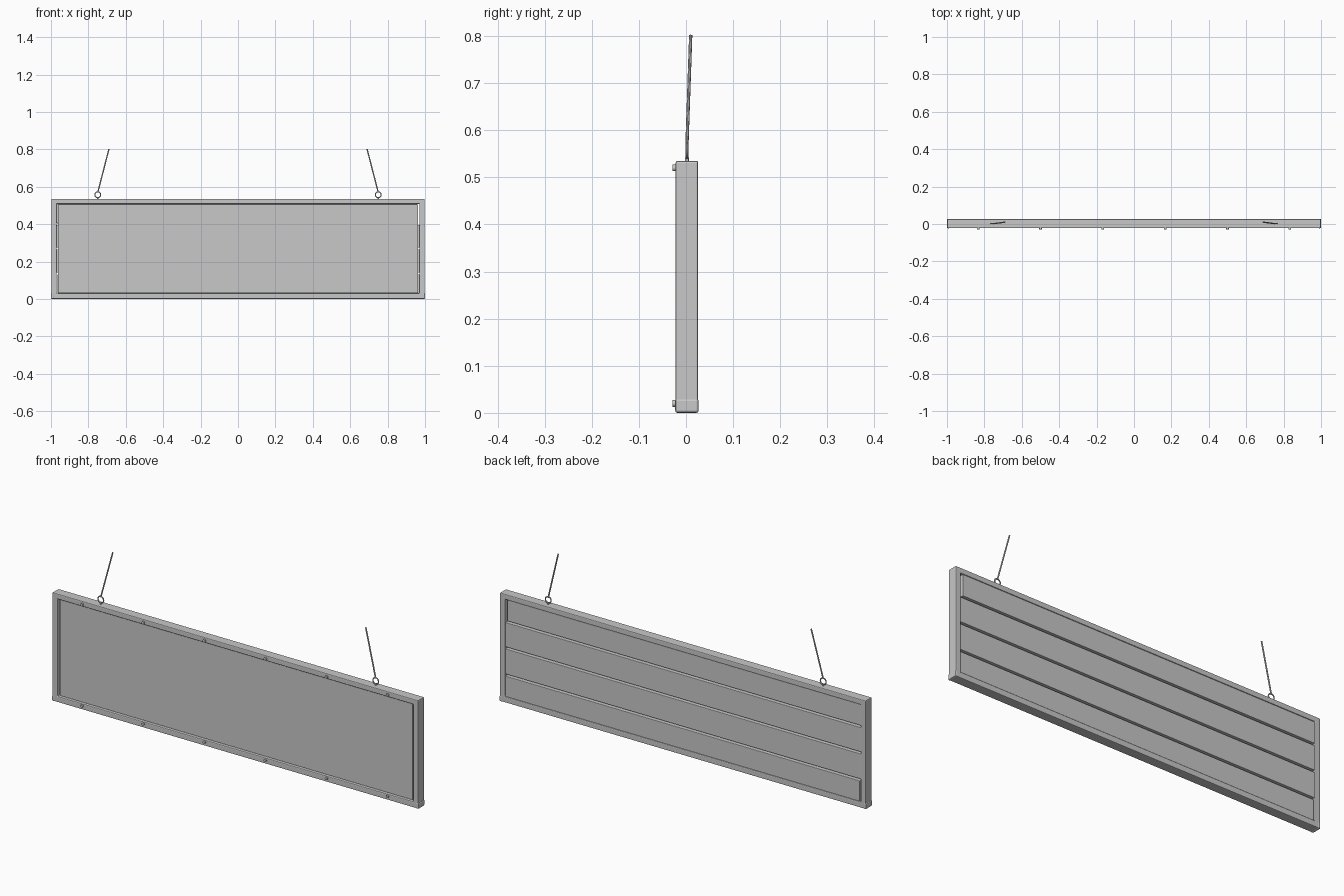
import bpy
import bmesh
import math
from mathutils import Vector

cube = bpy.data.objects.get("Cube")
if cube:
    bpy.data.objects.remove(cube, do_unlink=True)

grey = bpy.data.materials.new("light grey")
grey.use_nodes = True
colour = (0.58, 0.58, 0.58, 1)
grey.diffuse_color = colour
grey.node_tree.nodes["Principled BSDF"].inputs["Base Color"].default_value = colour


def finish(name, smooth=False):
    ob = bpy.context.object
    ob.name = name
    ob.data.materials.append(grey)
    if smooth:
        bpy.ops.object.shade_smooth_by_angle(angle=math.radians(40))
    return ob


def add_bevel(ob, width):
    mod = ob.modifiers.new("Bevel", "BEVEL")
    mod.width = width
    mod.segments = 2


def box(name, x, y, z):
    """Box between the given (low, high) limits on each axis."""
    limits = (x, y, z)
    bpy.ops.mesh.primitive_cube_add(size=1, location=[(a + b) / 2 for a, b in limits])
    bpy.context.object.scale = [b - a for a, b in limits]
    bpy.ops.object.transform_apply(location=False, rotation=False, scale=True)
    return finish(name)


def rod(name, start, end, radius, sides=12):
    start, end = Vector(start), Vector(end)
    axis = end - start
    bpy.ops.mesh.primitive_cylinder_add(
        vertices=sides, radius=radius, depth=axis.length, location=(start + end) / 2,
        rotation=axis.to_track_quat("Z", "Y").to_euler())
    return finish(name, True)


# Mitred frame: four rails in one ring
TOP, RAIL, INNER = 0.535, 0.03, 0.97
FRONT, BACK = -0.022, 0.026


def rectangle(x, y, low, high):
    return [bm.verts.new(p) for p in ((-x, y, low), (x, y, low), (x, y, high), (-x, y, high))]


bm = bmesh.new()
loops = [rectangle(0.998, FRONT, 0.001, TOP), rectangle(0.998, BACK, 0.001, TOP),
         rectangle(INNER, BACK, RAIL, TOP - 0.026), rectangle(INNER, FRONT, RAIL, TOP - 0.026)]
for i, loop in enumerate(loops):
    after = loops[(i + 1) % 4]
    for j in range(4):
        k = (j + 1) % 4
        bm.faces.new((loop[j], loop[k], after[k], after[j]))
bmesh.ops.recalc_face_normals(bm, faces=bm.faces)
mesh = bpy.data.meshes.new("frame")
bm.to_mesh(mesh)
bm.free()
frame = bpy.data.objects.new("frame", mesh)
bpy.context.collection.objects.link(frame)
mesh.materials.append(grey)
add_bevel(frame, 0.004)

# Caps on the lower corners of the frame
for side, x in (("left", (0.985, 1)), ("right", (-1, -0.985))):
    add_bevel(box(side + "_corner_cap", x, (-0.023, 0.027), (0, RAIL)), 0.005)

# Front panel, set back inside the frame
box("front_panel", (-0.963, 0.962), (-0.013, -0.004), (0.033, 0.505))

# Back planks with gaps between them; the outer two stop short at one end
seams = (RAIL, 0.136, 0.27, 0.4, TOP - 0.026)
for i in range(4):
    low = seams[i] + (0.005 if i else 0)
    high = seams[i + 1] - (0.005 if i < 3 else 0)
    x0 = -0.964 if i == 0 else -INNER
    x1 = 0.957 if i == 3 else INNER
    add_bevel(box(f"back_plank_{i + 1}", (x0, x1), (-0.004, 0.0235), (low, high)), 0.002)

# Screw heads along the top and bottom rails
for row, z in (("bottom", 0.02), ("top", 0.52)):
    for i in range(6):
        x = -5 / 6 + i / 3
        rod(f"{row}_screw_{i + 1}", (x, -0.02, z), (x, -0.029, z), 0.007)

# Eye screws and hanging ropes
for side, sign in (("left", 1), ("right", -1)):
    x, z = sign * 0.75, 0.557
    rod(side + "_eye_shank", (x, 0.002, 0.525), (x, 0.002, z - 0.015), 0.004)
    bpy.ops.mesh.primitive_torus_add(
        location=(x, 0.002, z), rotation=(math.pi / 2, 0, 0),
        major_radius=0.0155, minor_radius=0.003, major_segments=24, minor_segments=8)
    finish(side + "_eye_ring", True)
    rod(side + "_rope", (x, 0.002, z + 0.012), (sign * 0.69, 0.01, 0.802), 0.0035, 8)
